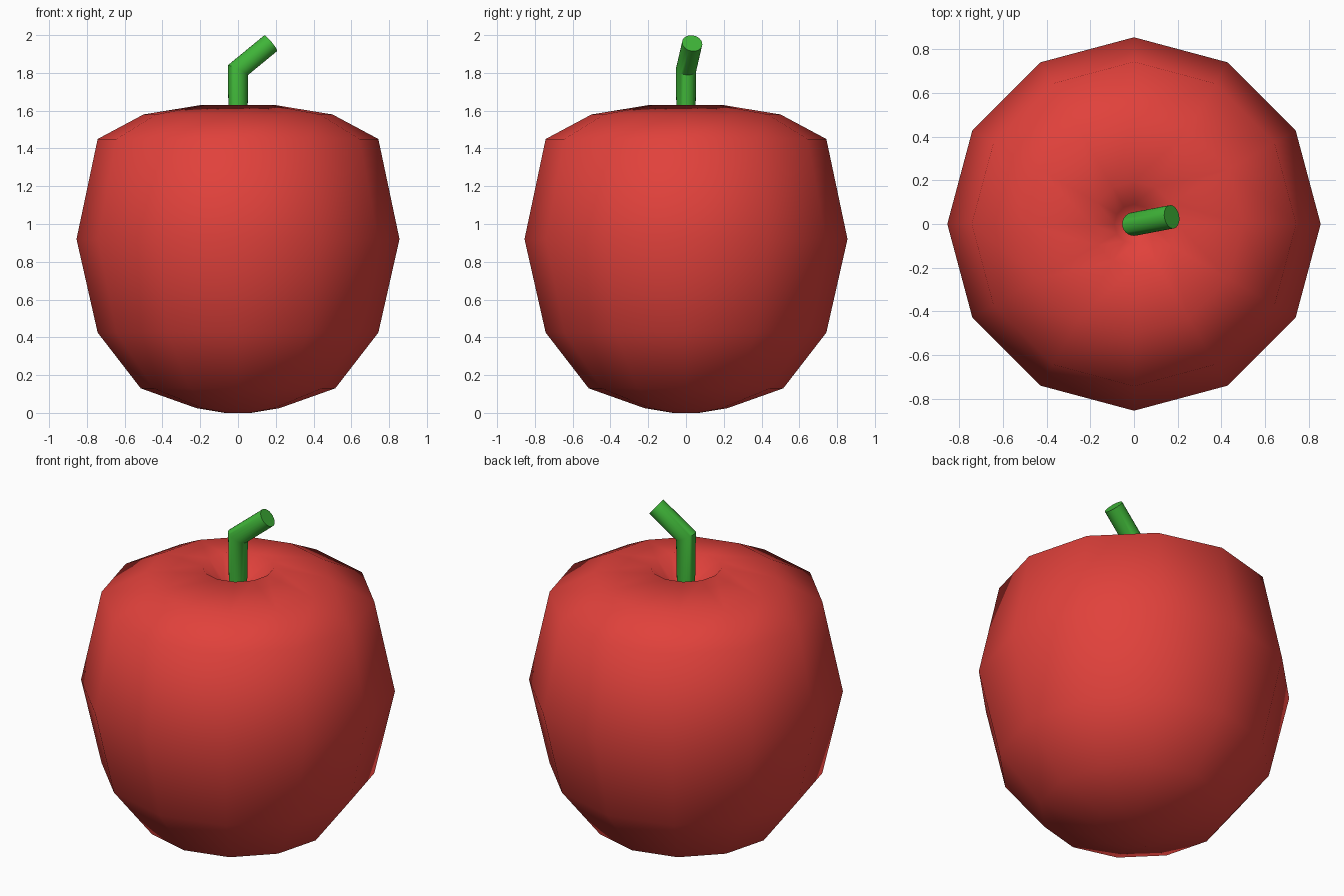
import bpy, bmesh, math
from mathutils import Vector

if "Cube" in bpy.data.objects:
    bpy.data.objects.remove(bpy.data.objects["Cube"])


def material(name, rgb):
    m = bpy.data.materials.new(name)
    m.diffuse_color = (*rgb, 1)
    m.use_nodes = True
    m.node_tree.nodes["Principled BSDF"].inputs["Base Color"].default_value = m.diffuse_color
    return m


def skin_rings(name, rings, mat, bottom, top):
    """Join rings of points with quads; close ends with a pole point or a flat cap."""
    bm = bmesh.new()
    loops = [[bm.verts.new(p) for p in ring] for ring in rings]
    n = len(loops[0])
    for a, b in zip(loops, loops[1:]):
        for i in range(n):
            j = (i + 1) % n
            bm.faces.new((a[i], a[j], b[j], b[i]))
    for loop, pole in ((loops[0], bottom), (loops[-1], top)):
        if pole is None:
            bm.faces.new(loop)
        else:
            c = bm.verts.new(pole)
            for i in range(n):
                bm.faces.new((loop[i], loop[(i + 1) % n], c))
    bmesh.ops.recalc_face_normals(bm, faces=bm.faces)
    me = bpy.data.meshes.new(name)
    bm.to_mesh(me)
    bm.free()
    me.materials.append(mat)
    ob = bpy.data.objects.new(name, me)
    bpy.context.collection.objects.link(ob)
    return ob


def circle(r, z, n):
    return [Vector((r * math.cos(math.tau * i / n), r * math.sin(math.tau * i / n), z))
            for i in range(n)]


red = material("apple red", (0.75, 0.053, 0.044))
green = material("stem green", (0.05, 0.46, 0.04))

# Fruit: twelve-sided lathe with a dimple on top
profile = [(0.07, 0.0), (0.22, 0.025), (0.515, 0.13), (0.743, 0.425), (0.855, 0.92),
           (0.743, 1.45), (0.50, 1.58), (0.195, 1.63), (0.09, 1.52)]
body = skin_rings("fruit_body", [circle(r, z, 12) for r, z in profile], red,
                  (0, 0, 0), (0, 0, 1.48))
for p in body.data.polygons:
    p.use_smooth = True

# Stem: upright tube mitred into a leaning tube
kink, tip = Vector((0, 0, 1.815)), Vector((0.173, 0.033, 1.957))
up = Vector((0, 0, 1))
lean = (tip - kink).normalized()
miter = (up + lean).normalized()


def slide(points, direction, plane_point, normal):
    return [p + direction * ((plane_point - p).dot(normal) / direction.dot(normal))
            for p in points]


base = circle(0.054, 1.45, 24)
base = [Vector((p.x * 0.9, p.y * 0.9, p.z)) for p in base]
bend = slide(circle(0.054, 1.45, 24), up, kink, miter)
end = slide(bend, lean, tip, lean)
stem = skin_rings("stem", [base, bend, end], green, None, None)
bpy.ops.object.select_all(action='DESELECT')
stem.select_set(True)
bpy.context.view_layer.objects.active = stem
bpy.ops.object.shade_smooth_by_angle(angle=math.radians(35))
